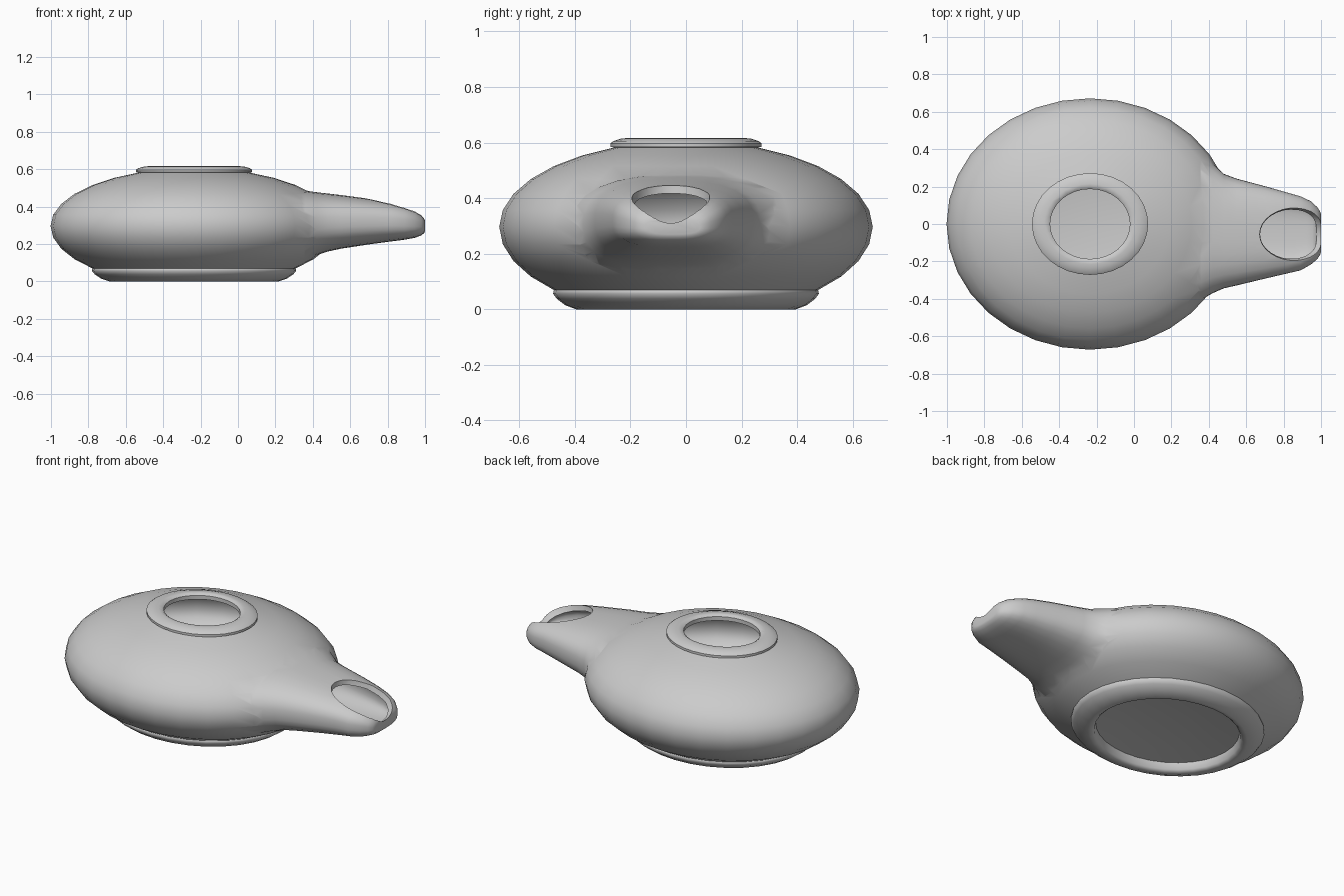
import bpy, bmesh
from math import sin, cos, pi, radians

if "Cube" in bpy.data.objects:
    bpy.data.objects.remove(bpy.data.objects["Cube"])

CX, SX, SEG = -0.235, 1.142, 32   # body centre, x stretch, facets around


def add_mesh(name, rings):
    """Skin a list of closed point rings (single-point rings close the ends)."""
    bm = bmesh.new()
    rows = [[bm.verts.new(p) for p in ring] for ring in rings]
    for a, b in zip(rows, rows[1:]):
        n = max(len(a), len(b))
        for i in range(n):
            j = (i + 1) % n
            if len(a) == 1:
                bm.faces.new((a[0], b[i], b[j]))
            elif len(b) == 1:
                bm.faces.new((a[i], a[j], b[0]))
            else:
                bm.faces.new((a[i], a[j], b[j], b[i]))
    for row in (rows[0], rows[-1]):
        if len(row) > 1:
            bm.faces.new(row)
    bmesh.ops.recalc_face_normals(bm, faces=bm.faces)
    me = bpy.data.meshes.new(name)
    bm.to_mesh(me)
    bm.free()
    ob = bpy.data.objects.new(name, me)
    bpy.context.collection.objects.link(ob)
    return ob


def revolve(name, profile, cx=CX, cy=0, sx=SX):
    rings = []
    for r, z in profile:
        n = SEG if r > 1e-4 else 1
        rings.append([(cx + sx * r * cos(2 * pi * i / n), cy + r * sin(2 * pi * i / n), z)
                      for i in range(n)])
    return add_mesh(name, rings)


def arc(a, low, high, zc, lats):
    """Ellipse profile with separate lower and upper heights."""
    return [(a * cos(radians(t)), zc + (high if t > 0 else low) * sin(radians(t))) for t in lats]


def loft_spout(name, inset=0):
    rings = []
    for x, y0, y1, z0, z1 in STATIONS:
        ring = []
        e = 2.5 + .8 * max(0, x - .4)
        for i in range(SEG):
            c, s = cos(2 * pi * i / SEG), sin(2 * pi * i / SEG)
            k = (abs(c) ** e + abs(s) ** e) ** (-1 / e)
            ring.append((x - inset, (y0 + y1) / 2 + k * c * ((y1 - y0) / 2 - inset),
                         (z0 + z1) / 2 + k * s * ((z1 - z0) / 2 - inset)))
        rings.append(ring)
    return add_mesh(name, rings)


def boolean(target, other, op):
    mod = target.modifiers.new(op, 'BOOLEAN')
    mod.operation, mod.solver, mod.object = op, 'EXACT', other
    bpy.context.view_layer.objects.active = target
    bpy.ops.object.modifier_apply(modifier=mod.name)
    bpy.data.objects.remove(other)


# body with domed foot recess and filler rim
foot = [(0, .072), (.12, .07), (.24, .063), (.355, .05), (.362, .012), (.375, 0), (.395, 0),
        (.435, .015), (.465, .038), (.478, .056), (.477, .066)]
rim = [(.272, .584), (.272, .597), (.262, .605), (.235, .614), (.215, .616), (0, .616)]
lamp = revolve("oil_lamp", foot + arc(.672, .322, .309, .297, [11.25 * i for i in range(-4, 7)]) + rim)

# spout: x, y min, y max, z min, z max
STATIONS = [(.22, -.40, .36, .13, .46), (.30, -.43, .40, .105, .485), (.36, -.405, .375, .118, .485),
            (.42, -.37, .325, .14, .477), (.48, -.344, .268, .16, .47), (.55, -.328, .242, .175, .462),
            (.70, -.292, .202, .198, .442), (.82, -.264, .168, .214, .424),
            (.89, -.248, .148, .223, .405), (.945, -.217, .122, .233, .385),
            (.98, -.188, .09, .246, .36), (.995, -.165, .068, .258, .34), (1.0, -.145, .05, .27, .325)]
boolean(lamp, loft_spout("spout"), 'UNION')

# hollow inside with filler hole, continuing into the spout
cavity = ([(0, .087)] + arc(.648, .213, .294, .3, [-78.75 + 11.25 * i for i in range(14)])
          + [(.187, .583), (.187, .606), (.202, .618), (.202, .7), (0, .7)])
boolean(lamp, revolve("cavity", cavity), 'DIFFERENCE')
boolean(lamp, loft_spout("spout_cavity", .025), 'DIFFERENCE')

# wick opening cut through the top of the spout tip
scoop = ([(0, .27)] + arc(.145, .17, .17, .44, [-81 + 9 * i for i in range(10)])
         + [(.145, .6), (0, .6)])
boolean(lamp, revolve("scoop", scoop, .872, -.055, 1.38), 'DIFFERENCE')

bpy.ops.object.select_all(action='DESELECT')
lamp.select_set(True)
bpy.context.view_layer.objects.active = lamp
bpy.ops.object.shade_smooth_by_angle(angle=radians(48))
